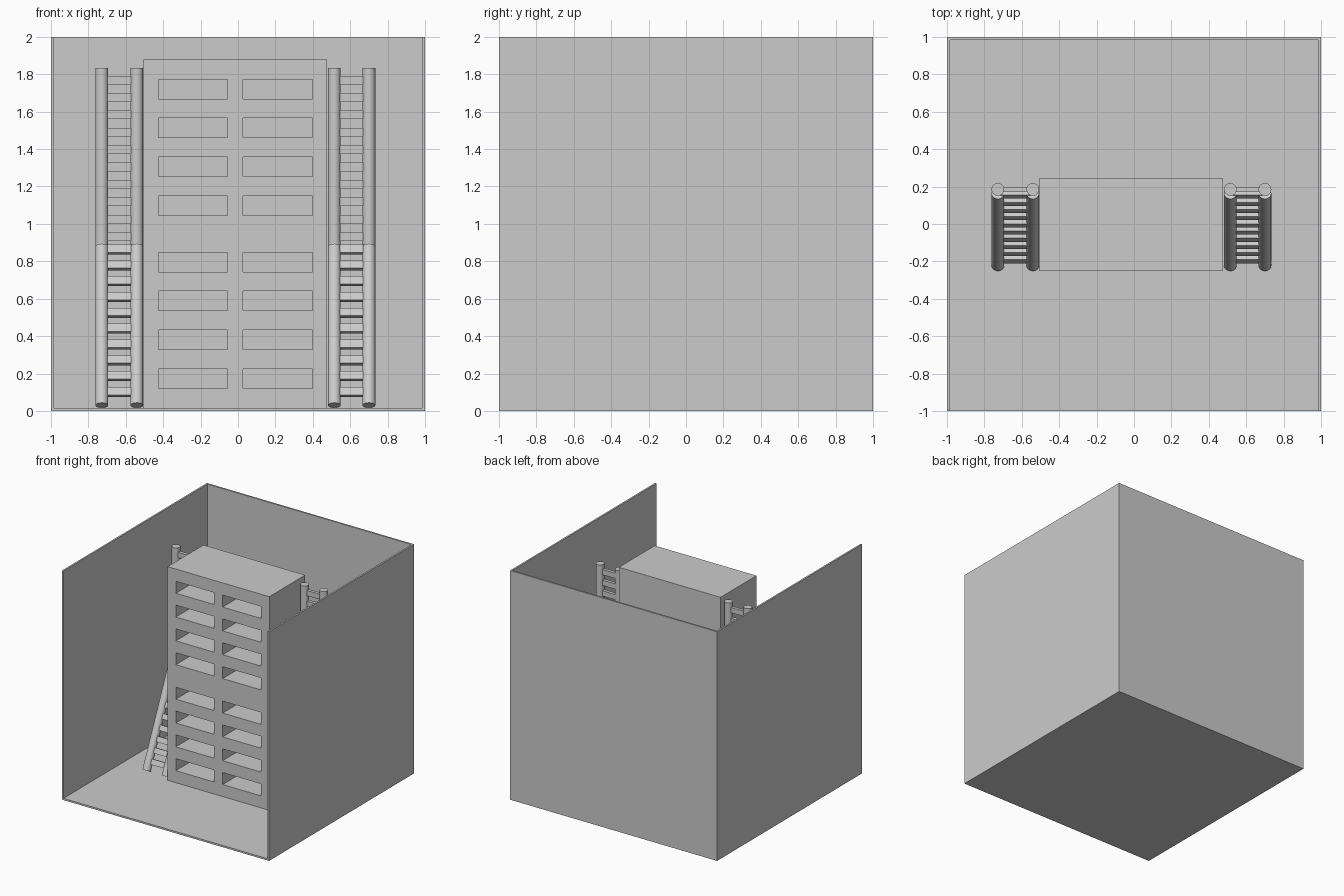
import bpy, bmesh
from mathutils import Vector, Matrix

if "Cube" in bpy.data.objects:
    bpy.data.objects.remove(bpy.data.objects["Cube"])


def finish(name, bm):
    mesh = bpy.data.meshes.new(name)
    bm.to_mesh(mesh)
    bm.free()
    ob = bpy.data.objects.new(name, mesh)
    bpy.context.collection.objects.link(ob)
    return ob


def add_box(bm, lo, hi):
    lo, hi = Vector(lo), Vector(hi)
    m = Matrix.Translation((lo + hi) / 2) @ Matrix.Diagonal((*(hi - lo), 1))
    bmesh.ops.create_cube(bm, size=1, matrix=m)


def box(name, lo, hi):
    bm = bmesh.new()
    add_box(bm, lo, hi)
    return finish(name, bm)


def smooth(ob):
    bpy.ops.object.select_all(action='DESELECT')
    ob.select_set(True)
    bpy.context.view_layer.objects.active = ob
    bpy.ops.object.shade_smooth_by_angle()


# Room: floor and three walls, open at front and top
T = 0.015
box("floor", (-1, -1, 0), (1, 1, T))
box("left_wall", (-1, -1, T), (-1 + T, 1, 2))
box("right_wall", (1 - T, -1, T), (1, 1, 2))
box("back_wall", (-1 + T, 1 - T, T), (1 - T, 1, 2))

# Bunk block with two columns of eight deep compartments
block = box("bunk_block", (-0.505, -0.25, T), (0.477, 0.245, 1.88))
bm = bmesh.new()
for x in (-0.425, 0.027):
    for base in (0.12, 1.045):
        for i in range(4):
            z = base + i * 0.208
            add_box(bm, (x, -0.4, z), (x + 0.37, 0.2, z + 0.104))
cutter = finish("compartment_cutter", bm)
cutter.hide_render = True
mod = block.modifiers.new("compartments", 'BOOLEAN')
mod.operation = 'DIFFERENCE'
mod.solver = 'EXACT'
mod.object = cutter
bpy.context.view_layer.objects.active = block
bpy.ops.object.modifier_apply(modifier=mod.name)
bpy.data.objects.remove(cutter)


# Ladder section between two points in the yz plane
def ladder(name, x1, x2, start, end, first, pitch):
    a, b = Vector((0, *start)), Vector((0, *end))
    d = b - a
    rot = Vector((0, 0, 1)).rotation_difference(d).to_matrix().to_4x4()
    bm = bmesh.new()
    for x in (x1, x2):
        m = Matrix.Translation((a + b) / 2 + Vector((x, 0, 0))) @ rot
        bmesh.ops.create_cone(bm, cap_ends=True, segments=32, radius1=0.034,
                              radius2=0.034, depth=d.length, matrix=m)
    smooth(finish(name + "_rails", bm))
    bm = bmesh.new()
    for i in range(10):
        p = a + d.normalized() * (first + i * pitch)
        p.x = (x1 + x2) / 2
        m = Matrix.Translation(p) @ rot @ Matrix.Diagonal((x2 - x1, 0.028, 0.046, 1))
        bmesh.ops.create_cube(bm, size=1, matrix=m)
    finish(name + "_rungs", bm)


# Each side: sloping lower ladder, upright upper ladder
for side, x1, x2 in (("left", -0.728, -0.541), ("right", 0.515, 0.70)):
    ladder(side + "_lower_ladder", x1, x2, (-0.22, 0.03), (0.165, 0.88), 0.078, 0.093)
    ladder(side + "_upper_ladder", x1, x2, (0.185, 0.87), (0.185, 1.833), 0.062, 0.093)
